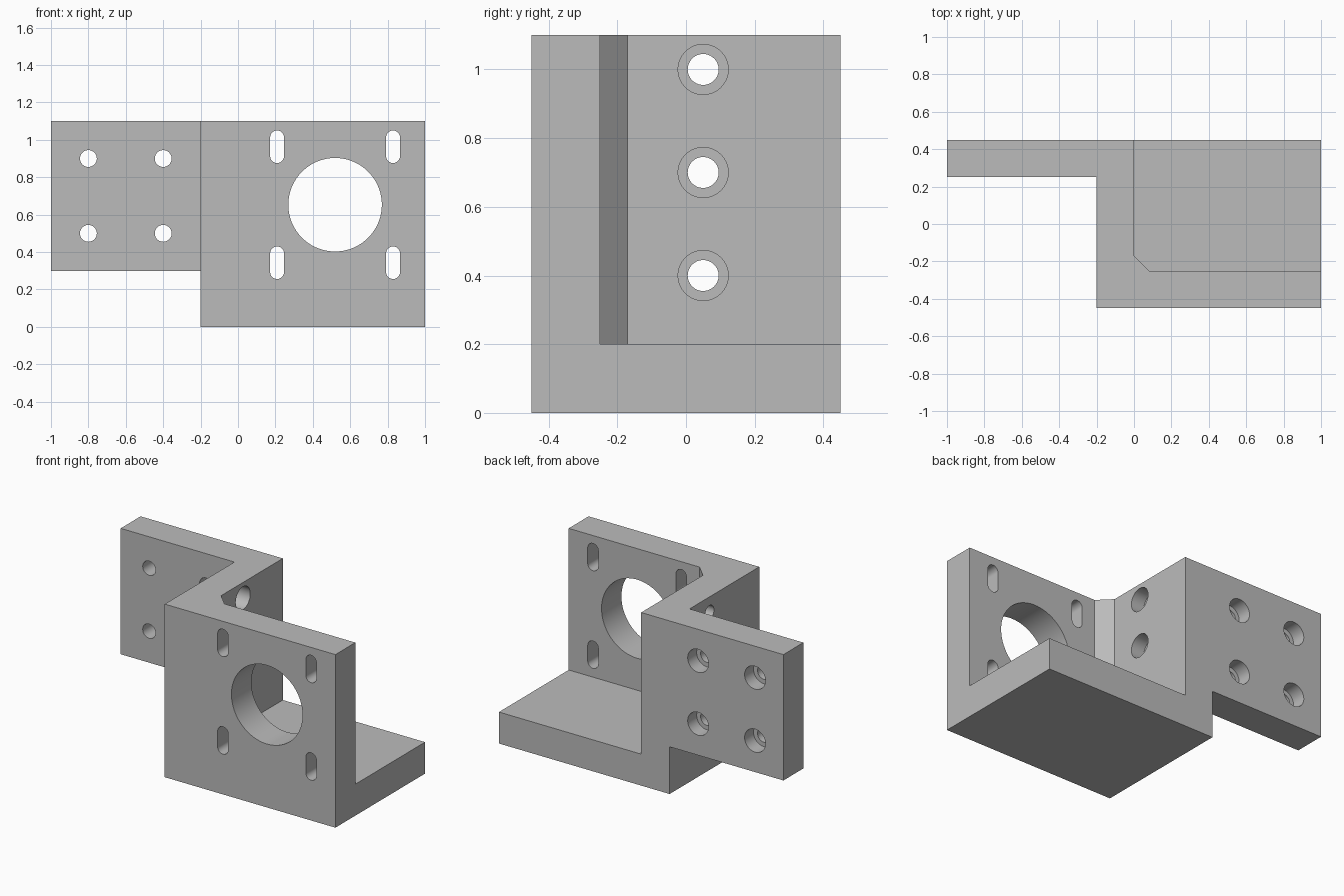
import bpy, math
from mathutils import Matrix, Vector

cube = bpy.data.objects.get("Cube")
if cube:
    bpy.data.objects.remove(cube, do_unlink=True)

grey = bpy.data.materials.new("machined grey")
grey.use_nodes = True
colour = (0.5, 0.5, 0.5, 1)
grey.diffuse_color = colour
grey.node_tree.nodes["Principled BSDF"].inputs["Base Color"].default_value = colour

# Plane axes (u, v) and extrusion axis for profiles
AXES = {"x": ((0, 1, 0), (0, 0, 1), (1, 0, 0)),
        "y": ((1, 0, 0), (0, 0, 1), (0, 1, 0)),
        "z": ((1, 0, 0), (0, 1, 0), (0, 0, 1))}


def prism(name, profile, axis, low, high):
    """Extrude a closed profile along an axis between two positions."""
    import bmesh
    u, v, w = (Vector(a) for a in AXES[axis])
    bm = bmesh.new()
    face = bm.faces.new([bm.verts.new(u * a + v * b + w * low) for a, b in profile])
    ext = bmesh.ops.extrude_face_region(bm, geom=[face])["geom"]
    moved = [g for g in ext if isinstance(g, bmesh.types.BMVert)]
    bmesh.ops.translate(bm, verts=moved, vec=w * (high - low))
    bmesh.ops.recalc_face_normals(bm, faces=bm.faces)
    mesh = bpy.data.meshes.new(name)
    bm.to_mesh(mesh)
    bm.free()
    mesh.materials.append(grey)
    obj = bpy.data.objects.new(name, mesh)
    bpy.context.collection.objects.link(obj)
    return obj


def rect(a0, b0, a1, b1):
    return [(a0, b0), (a1, b0), (a1, b1), (a0, b1)]


def round_slot(a, b, r, stretch=0, steps=32):
    """Circle, or an upright slot when its two halves are moved apart."""
    points = []
    for half, shift in ((0, stretch), (1, -stretch)):
        for i in range(steps + (1 if stretch else 0)):
            t = math.pi * (half + i / steps)
            points.append((a + r * math.cos(t), b + shift + r * math.sin(t)))
    return points


cutters = []


def cut(*args):
    obj = prism("cutter", *args)
    obj.hide_render = True
    cutters.append(obj)


# Solid block the bracket is milled from
bracket = prism("angle_bracket", rect(-1, -0.45, 1, 0.45), "z", 0, 1.1)

# Open pocket above the base, with a chamfered inner corner
cut([(0, -0.17), (0.08, -0.25), (1.2, -0.25), (1.2, 0.6), (0, 0.6)], "z", 0.2, 1.3)
# Space in front of and underneath the rear flange
cut(rect(-1.2, -0.6, -0.2, 0.25), "z", -0.2, 1.3)
cut(rect(-1.2, -0.2, -0.2, 0.3), "y", -0.7, 0.7)

# Large bore and four slots in the front plate
bore_x, bore_z, slot_offset = 0.519, 0.653, 0.31
cut(round_slot(bore_x, bore_z, 0.25, 0, 48), "y", -0.6, -0.1)
for sx in (-1, 1):
    for sz in (-1, 1):
        cut(round_slot(bore_x + sx * slot_offset, bore_z + sz * slot_offset, 0.037, 0.05),
            "y", -0.6, -0.2)

# Flange holes, counterbored from the back
for x in (-0.8, -0.4):
    for z in (0.5, 0.9):
        cut(round_slot(x, z, 0.045), "y", 0.1, 0.6)
        cut(round_slot(x, z, 0.073), "y", 0.36, 0.6)

# Side wall holes, counterbored from the pocket
for z in (0.4, 0.7, 1.0):
    cut(round_slot(0.05, z, 0.045), "x", -0.3, 0.1)
    cut(round_slot(0.05, z, 0.073), "x", -0.09, 0.1)

# Apply all cuts and remove the cutters
for cutter in cutters:
    mod = bracket.modifiers.new("cut", "BOOLEAN")
    mod.operation = "DIFFERENCE"
    mod.solver = "EXACT"
    mod.object = cutter
bpy.context.view_layer.update()
depsgraph = bpy.context.evaluated_depsgraph_get()
result = bpy.data.meshes.new_from_object(bracket.evaluated_get(depsgraph))
bracket.modifiers.clear()
bracket.data = result
for cutter in cutters:
    bpy.data.objects.remove(cutter, do_unlink=True)

# Smooth hole walls, sharp milled edges
bpy.ops.object.select_all(action="DESELECT")
bracket.select_set(True)
bpy.context.view_layer.objects.active = bracket
bpy.ops.object.shade_smooth_by_angle(angle=math.radians(30))
